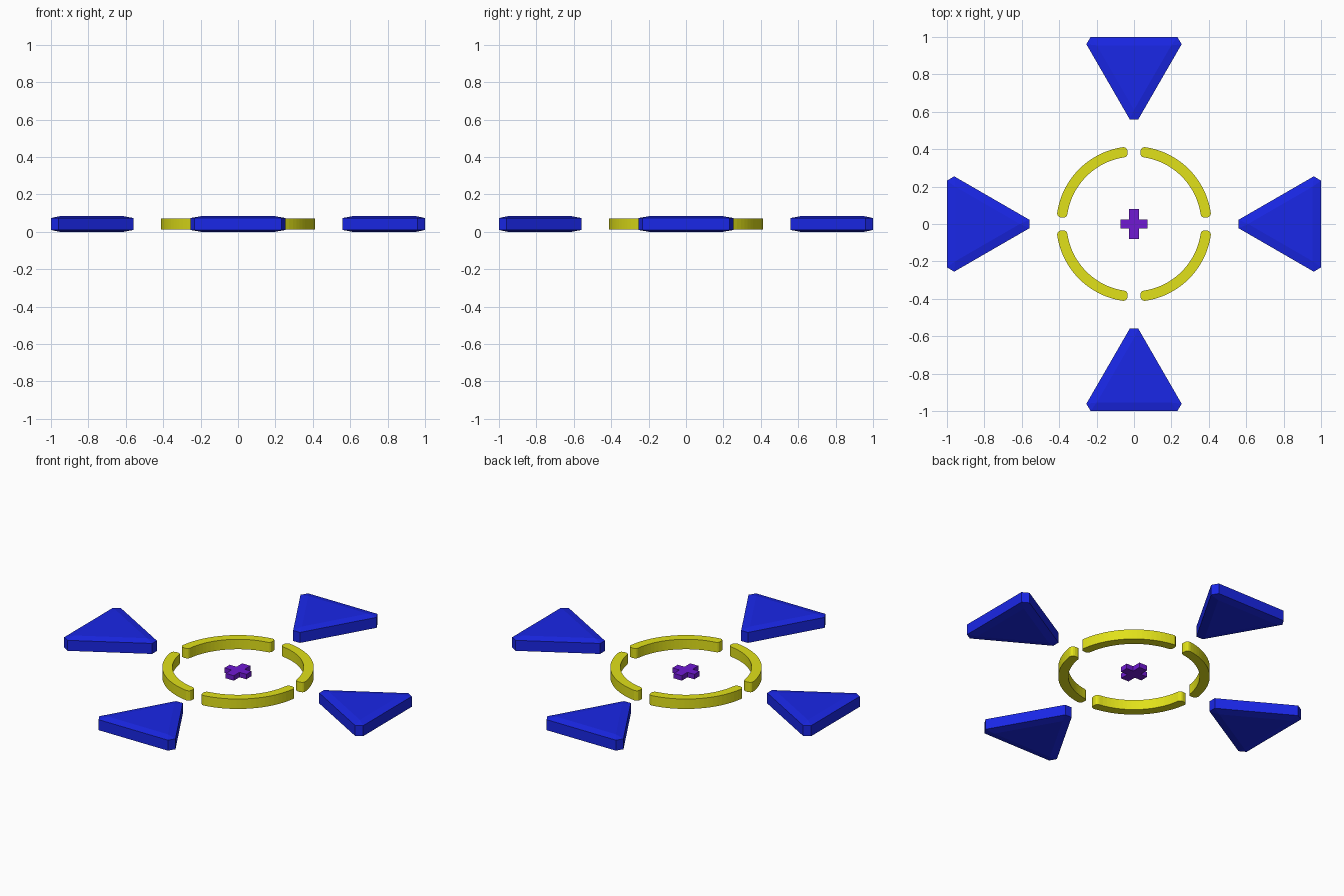
import bpy, bmesh, math
from math import sin, cos, pi

if "Cube" in bpy.data.objects:
    bpy.data.objects.remove(bpy.data.objects["Cube"])


def material(name, rgb):
    m = bpy.data.materials.new(name)
    m.diffuse_color = (*rgb, 1)
    m.use_nodes = True
    m.node_tree.nodes["Principled BSDF"].inputs["Base Color"].default_value = m.diffuse_color
    return m


BLUE = material("blue", (0.01, 0.02, 0.80))
YELLOW = material("yellow", (0.75, 0.75, 0.01))
PURPLE = material("purple", (0.16, 0.01, 0.65))
MID = 0.0415  # shared mid-height of all parts


def prism(name, outline, height, mat, turn=0.0):
    """Extrude a flat outline symmetrically about the shared mid-height."""
    bm = bmesh.new()
    low = bm.faces.new([bm.verts.new((x, y, -height / 2)) for x, y in outline])
    ext = bmesh.ops.extrude_face_region(bm, geom=[low])
    bmesh.ops.translate(bm, vec=(0, 0, height),
                        verts=[v for v in ext["geom"] if isinstance(v, bmesh.types.BMVert)])
    bmesh.ops.recalc_face_normals(bm, faces=bm.faces)
    mesh = bpy.data.meshes.new(name)
    bm.to_mesh(mesh)
    bm.free()
    ob = bpy.data.objects.new(name, mesh)
    bpy.context.collection.objects.link(ob)
    ob.location.z = MID
    ob.rotation_euler.z = turn
    mesh.materials.append(mat)
    return ob


def arc_outline(r_in, r_out, gap, corner, steps=20, round_steps=3):
    """Quarter arc with rounded ends."""
    r_mid = (r_in + r_out) / 2
    a0 = math.asin(gap / r_mid)
    da = corner / r_mid
    polar = []
    for r, s in ((r_out, 1), (r_in, -1)):
        half = []
        for i in range(round_steps):
            t = i / round_steps * pi / 2
            half.append((r - s * corner * (1 - sin(t)), a0 + da * (1 - cos(t))))
        lo, hi = a0 + da, pi / 2 - a0 - da
        side = half + [(r, lo + (hi - lo) * i / steps) for i in range(steps + 1)]
        side += [(q, pi / 2 - a) for q, a in reversed(half)]
        polar += side if s > 0 else side[::-1]
    return [(r * cos(a), r * sin(a)) for r, a in polar]


# Pointers: bevelled triangular prisms aiming at the centre, flattened in z
R = 0.32
triangle = [(0.84 + R * cos(pi + k * 2 * pi / 3), R * sin(pi + k * 2 * pi / 3)) for k in range(3)]
for k, side in enumerate(("right", "back", "left", "front")):
    ob = prism(f"pointer_{side}", triangle, 0.38, BLUE, k * pi / 2)
    ob.scale.z = 0.083 / 0.38
    bev = ob.modifiers.new("bevel", "BEVEL")
    bev.width = 0.045
    bev.segments = 1

# Ring: four separate quarter arcs
for k in range(4):
    prism(f"ring_arc_{k + 1}", arc_outline(0.36, 0.415, 0.035, 0.02), 0.06, YELLOW, k * pi / 2)

# Centre cross
X, Y, W, H = 0.073, 0.079, 0.027, 0.025
quarter = [(X, H), (W, H), (W, Y)]
cross = (quarter + [(-x, y) for x, y in quarter[::-1]]
         + [(-x, -y) for x, y in quarter] + [(x, -y) for x, y in quarter[::-1]])
prism("centre_cross", cross, 0.03, PURPLE)
